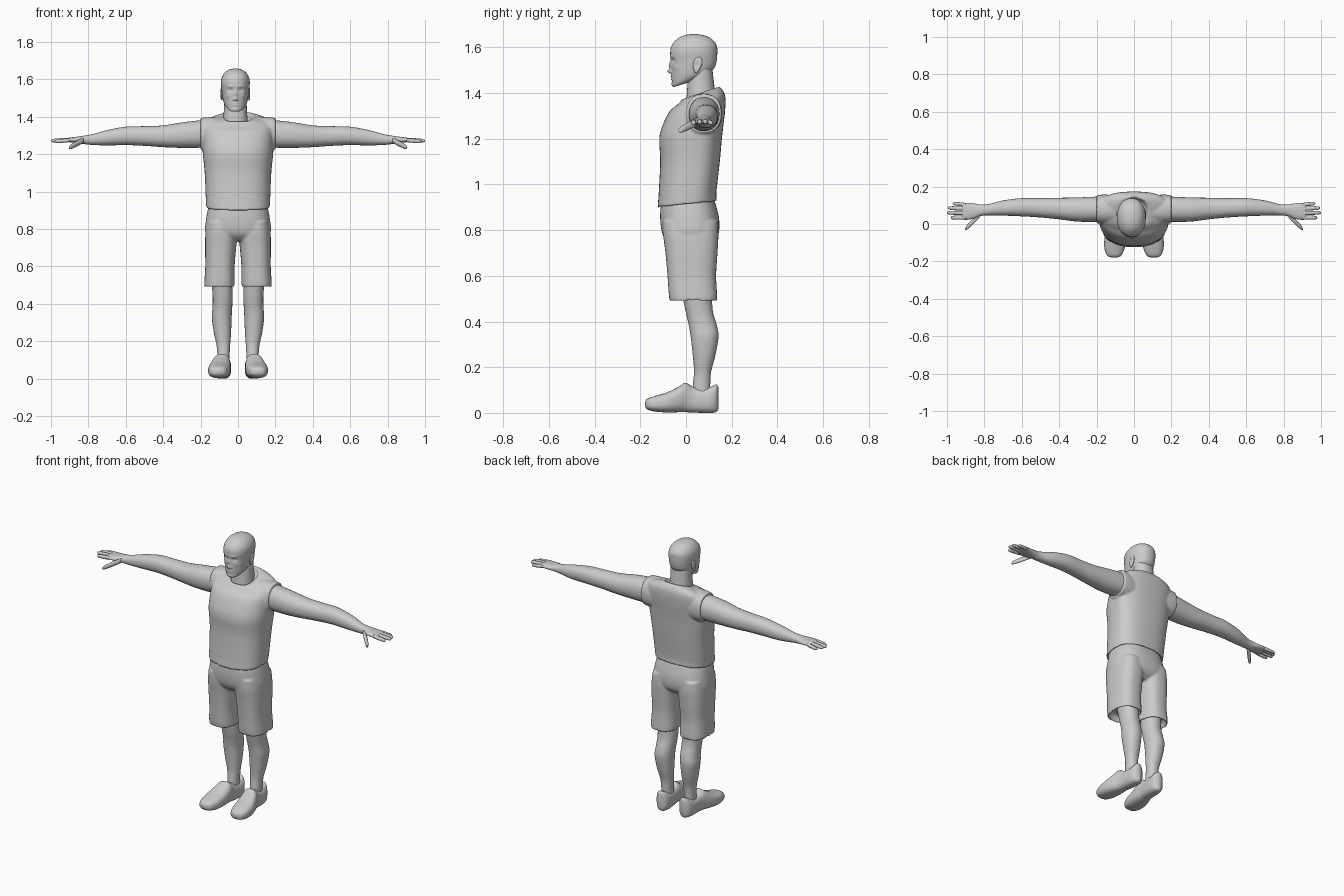
import bpy, bmesh, math

HX = -0.014  # the head sits slightly off centre


def spline(rows, sub):
    """Catmull-Rom interpolation of section rows."""
    out = []
    for i in range(len(rows) - 1):
        quad = (rows[max(i - 1, 0)], rows[i], rows[i + 1], rows[min(i + 2, len(rows) - 1)])
        for k in range(sub):
            t = k / sub
            out.append([0.5 * (2 * b + (c - a) * t + (2 * a - 5 * b + 4 * c - d) * t * t
                               + (3 * b - a - 3 * c + d) * t ** 3) for a, b, c, d in zip(*quad)])
    return out + [list(rows[-1])]


def loft(bm, axis, rows, e=2.2, side=1, n=40, sub=5):
    """Skin of rounded sections: (position, a_lo, a_hi, b_lo, b_hi, b_widest, tilt)."""
    full = []
    for r in rows:
        r = list(r)
        if len(r) == 5:
            r += [(r[3] + r[4]) / 2, 0]
        full.append(r)
    rings = []
    for t, a0, a1, b0, b1, bm_, tilt in spline(full, sub):
        ring = []
        for k in range(n):
            ang = 2 * math.pi * k / n
            c, s = math.cos(ang), math.sin(ang)
            a = (a0 + a1) / 2 + (a1 - a0) / 2 * math.copysign(abs(c) ** (2 / e), c)
            ext = b1 - bm_ if s > 0 else bm_ - b0
            b = bm_ + ext * math.copysign(abs(s) ** (2 / e), s)
            p = t + tilt * (b - (b0 + b1) / 2)
            co = {'x': (p, a, b), 'y': (a, p, b), 'z': (a, b, p)}[axis]
            ring.append(bm.verts.new((co[0] * side, co[1], co[2])))
        rings.append(ring)
    for r0, r1 in zip(rings, rings[1:]):
        for k in range(n):
            j = (k + 1) % n
            bm.faces.new((r0[k], r0[j], r1[j], r1[k]))
    bm.faces.new(rings[0][::-1])
    bm.faces.new(rings[-1])


def finish(bm, name, voxel=0, smooth=4):
    bmesh.ops.recalc_face_normals(bm, faces=bm.faces)
    me = bpy.data.meshes.new(name)
    bm.to_mesh(me)
    bm.free()
    for p in me.polygons:
        p.use_smooth = True
    ob = bpy.data.objects.new(name, me)
    bpy.context.collection.objects.link(ob)
    if voxel:
        m = ob.modifiers.new("fuse", 'REMESH')
        m.mode, m.voxel_size, m.use_smooth_shade = 'VOXEL', voxel, True
        m = ob.modifiers.new("soften", 'SMOOTH')
        m.factor, m.iterations = 0.5, smooth
    return ob


def sym(z, hw, *rest):
    return (z, -hw, hw) + rest


# Sleeveless shirt: torso fused with two armhole rims
bm = bmesh.new()
loft(bm, 'z', [
    sym(.935, .150, -.100, .115, .01, .1), sym(.912, .167, -.123, .133, .01, .1),
    sym(.96, .172, -.120, .133, .02, .05), sym(1.10, .178, -.113, .148, .04, 0),
    sym(1.20, .188, -.117, .157, .05, 0), sym(1.26, .190, -.102, .164, .06, 0),
    sym(1.32, .192, -.072, .171, .075, 0), sym(1.36, .188, -.038, .173, .085, .1),
    sym(1.386, .160, -.020, .166, .085, .2), sym(1.402, .080, -.012, .142, .07, .35),
    sym(1.375, .066, 0, .13, .065, .35)], e=2.5, n=64)
for s in (-1, 1):
    loft(bm, 'x', [(.10, .0, .155, 1.22, 1.40), (.16, .0, .157, 1.222, 1.398),
                   (.200, .004, .155, 1.226, 1.394)], e=2.3, side=s)
finish(bm, "shirt", 0.006)

# Shorts: hips fused with two wide legs
bm = bmesh.new()
loft(bm, 'z', [sym(.735, .11, -.06, .10), sym(.775, .172, -.10, .14), sym(.85, .171, -.113, .145),
               sym(.94, .154, -.108, .122)], e=2.5, n=64)
for s in (-1, 1):
    loft(bm, 'z', [(.525, .035, .160, -.050, .115), (.49, .019, .180, -.071, .136),
                   (.60, .018, .175, -.081, .132), (.70, .010, .176, -.090, .138),
                   (.78, .003, .174, -.100, .142), (.84, .020, .165, -.100, .138)], e=2.6, side=s)
finish(bm, "shorts", 0.006)

# Arms with hands
fingers = [((.90, .103, 1.275), (.970, .110, 1.268), .0095), ((.90, .081, 1.277), (.995, .086, 1.273), .0105),
           ((.90, .058, 1.277), (1.00, .061, 1.272), .0105), ((.90, .034, 1.275), (.980, .034, 1.268), .0105),
           ((.825, .048, 1.275), (.903, -.028, 1.235), .0145)]
for s, label in ((-1, "right"), (1, "left")):
    bm = bmesh.new()
    loft(bm, 'x', [
        (.14, .02, .145, 1.240, 1.380), (.20, .012, .146, 1.235, 1.381), (.30, .013, .142, 1.234, 1.370),
        (.40, .025, .140, 1.238, 1.354), (.50, .035, .138, 1.245, 1.350), (.60, .041, .138, 1.249, 1.347),
        (.70, .045, .126, 1.247, 1.329), (.78, .046, .106, 1.250, 1.307), (.82, .042, .104, 1.254, 1.300),
        (.86, .028, .110, 1.259, 1.294), (.90, .022, .113, 1.264, 1.289), (.92, .026, .110, 1.267, 1.284)],
        side=s)
    for p, q, r in fingers:
        rows = []
        for f, k in ((0, 1), (.5, 1.05), (.85, .9), (.96, .6), (1, .15)):
            x, y, z = (a + (b - a) * f for a, b in zip(p, q))
            rows.append((x, y - r * k, y + r * k, z - r * k, z + r * k))
        loft(bm, 'x', rows, side=s, n=14, sub=3)
    finish(bm, label + "_arm")

    # Lower legs
    bm = bmesh.new()
    loft(bm, 'z', [
        (.56, .035, .145, -.025, .112), (.45, .029, .136, -.003, .117), (.38, .031, .136, .013, .136),
        (.33, .034, .140, .021, .142), (.25, .037, .130, .030, .128), (.18, .042, .115, .035, .110),
        (.12, .045, .110, .030, .106), (.07, .045, .110, .030, .106)], side=s)
    finish(bm, label + "_lower_leg")

    # Shoes, toes turned slightly outwards
    bm = bmesh.new()
    loft(bm, 'y', [(y, x - w, x + w, z0, z1) for y, x, w, z0, z1 in (
        (-.180, .106, .012, .030, .048), (-.168, .106, .038, .014, .063), (-.13, .104, .054, .005, .076),
        (-.08, .100, .058, .002, .091), (-.03, .092, .053, .003, .116), (-.002, .087, .046, .003, .132),
        (.03, .082, .042, .002, .115), (.07, .079, .042, .0, .107), (.11, .077, .040, .0, .115),
        (.132, .077, .030, .004, .125), (.143, .077, .010, .018, .112))], e=2.6, side=s)
    finish(bm, label + "_shoe")

# Neck
bm = bmesh.new()
loft(bm, 'z', [(z, HX - w, HX + w, y0, y1) for z, w, y0, y1 in (
    (1.33, .070, -.002, .140), (1.40, .064, .004, .128), (1.45, .061, .008, .122), (1.51, .060, .02, .115))])
finish(bm, "neck")

# Head: skull loft, then soft bumps pushed into the face
bm = bmesh.new()
loft(bm, 'z', [(z, HX - w, HX + w, y0, y1, (y0 + y1) / 2, t) for z, w, y0, y1, t in (
    (1.436, .012, -.045, -.01, .3), (1.439, .030, -.054, .025, .3), (1.450, .046, -.059, .060, .3),
    (1.472, .060, -.061, .100, .2), (1.50, .068, -.063, .124, .1), (1.54, .073, -.066, .134, 0),
    (1.58, .077, -.069, .137, 0), (1.61, .073, -.062, .134, 0), (1.636, .058, -.040, .114, 0),
    (1.652, .036, -.012, .083, 0), (1.658, .010, .020, .050, 0))], n=96, sub=8)
bumps = [(0, 1.495, .009, .009, -.018), (0, 1.52, .007, .017, -.011),            # nose
         (0, 1.473, .017, .0035, -.006), (0, 1.461, .015, .004, -.005),          # lips
         (0, 1.440, .014, .008, -.004)]                                          # chin
for s in (-1, 1):
    bumps += [(s * .028, 1.543, .013, .009, .011), (s * .028, 1.543, .008, .0045, -.005),  # eyes
              (s * .026, 1.562, .016, .005, -.004), (s * .012, 1.491, .005, .005, -.005),  # brow, nostril
              (s * .045, 1.512, .012, .010, -.003)]                                        # cheek
for v in bm.verts:
    if v.co.y < 0:
        x, z = v.co.x - HX, v.co.z
        v.co.y += sum(d * math.exp(-((x - bx) / sx) ** 2 - ((z - bz) / sz) ** 2)
                      for bx, bz, sx, sz, d in bumps)
finish(bm, "head")

# Ears: flattened, leaning spheres with a dished outer face
for s, label in ((-1, "right"), (1, "left")):
    bm = bmesh.new()
    bmesh.ops.create_uvsphere(bm, u_segments=24, v_segments=16, radius=1)
    for v in bm.verts:
        x, y, z = v.co
        if x > 0:
            x -= .8 * math.exp(-((y + .15) ** 2 + z * z) / .25)
        y = y * (.019 + .004 * z)
        v.co = (HX + s * (.073 + .009 * x), .050 + y + .006 * z, 1.523 + .035 * z)
    finish(bm, label + "_ear")
